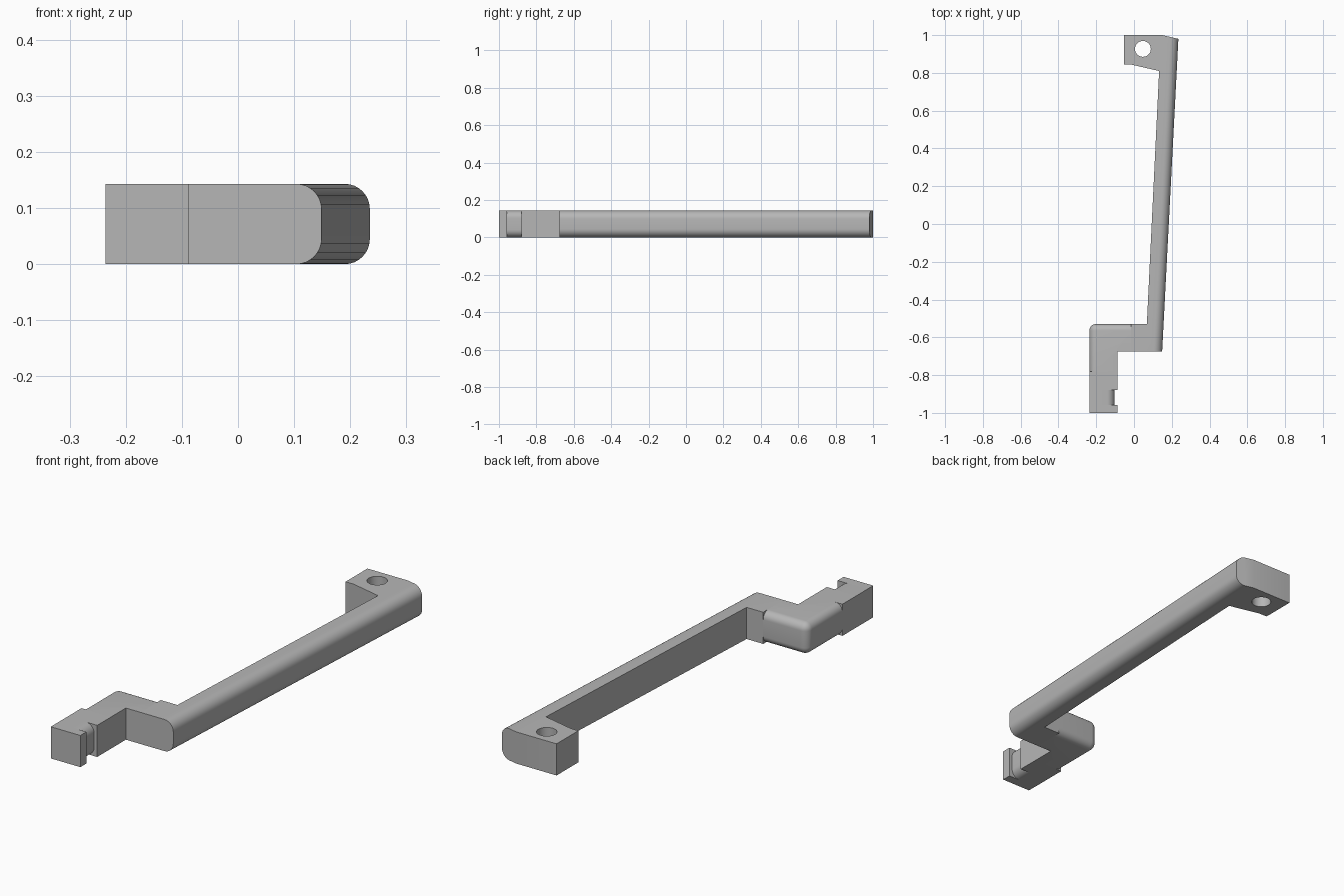
import bpy
import bmesh

HEIGHT = 0.143

cube = bpy.data.objects.get("Cube")
if cube:
    bpy.data.objects.remove(cube, do_unlink=True)

grey = bpy.data.materials.new("plain grey")
grey.use_nodes = True
colour = (0.47, 0.47, 0.47, 1)
grey.diffuse_color = colour
grey.node_tree.nodes["Principled BSDF"].inputs["Base Color"].default_value = colour


def prism(name, outline, round_sides=(), round_corners=(), radius=0.04):
    """Extrude a plan outline; round the top and bottom of some sides and some upright corners."""
    bm = bmesh.new()
    low = [bm.verts.new((x, y, 0)) for x, y in outline]
    high = [bm.verts.new((x, y, HEIGHT)) for x, y in outline]
    n = len(outline)
    bm.faces.new(low[::-1])
    bm.faces.new(high)
    for i in range(n):
        j = (i + 1) % n
        bm.faces.new((low[i], low[j], high[j], high[i]))
    bmesh.ops.recalc_face_normals(bm, faces=bm.faces)
    edges = [bm.edges.get((ring[i], ring[(i + 1) % n]))
             for i in round_sides for ring in (low, high)]
    edges += [bm.edges.get((low[i], high[i])) for i in round_corners]
    if edges:
        bmesh.ops.bevel(bm, geom=edges, offset=radius, offset_type='OFFSET',
                        segments=8, profile=0.5, affect='EDGES', clamp_overlap=True)
    mesh = bpy.data.meshes.new(name)
    bm.to_mesh(mesh)
    bm.free()
    mesh.materials.append(grey)
    obj = bpy.data.objects.new(name, mesh)
    bpy.context.collection.objects.link(obj)
    return obj


def activate(obj):
    bpy.ops.object.select_all(action='DESELECT')
    obj.select_set(True)
    bpy.context.view_layer.objects.active = obj


# Long bar with its mounting lug and the start of the cranked arm
bar = prism("handle_bar", [
    (-0.015, -0.675), (0.149, -0.675), (0.235, 0.98), (0.15, 1.0), (-0.053, 1.0),
    (-0.053, 0.845), (-0.01, 0.843), (0.133, 0.81), (0.068, -0.53), (-0.015, -0.53)],
    round_sides=[1], radius=0.045)

# Rounded elbow
elbow = prism("elbow", [
    (-0.015, -0.675), (-0.015, -0.53), (-0.236, -0.53),
    (-0.236, -0.78), (-0.088, -0.78), (-0.088, -0.675)],
    round_sides=[1, 2], round_corners=[2], radius=0.034)

# Square end with a rounded neck between two blocks
def block(name, x1, y0, y1, sides=()):
    return prism(name, [(-0.236, y0), (x1, y0), (x1, y1), (-0.236, y1)], sides)


shank = block("shank", -0.088, -0.88, -0.78)
neck = block("neck", -0.103, -0.957, -0.88, [1])
tip = block("tip", -0.088, -1.0, -0.957)

# Screw hole through the lug
bpy.ops.mesh.primitive_cylinder_add(vertices=32, radius=0.042, depth=1,
                                    location=(0.047, 0.927, HEIGHT / 2))
cutter = bpy.context.object
cutter.name = "hole_cutter"
cutter.hide_render = True
cutter.data.materials.append(grey)
activate(bar)
cut = bar.modifiers.new("hole", 'BOOLEAN')
cut.operation = 'DIFFERENCE'
cut.solver = 'EXACT'
cut.object = cutter
bpy.ops.object.modifier_apply(modifier=cut.name)
bpy.data.objects.remove(cutter, do_unlink=True)

# Smooth the fillets and keep the hard edges
for obj in (bar, elbow, shank, neck, tip):
    activate(obj)
    bpy.ops.object.shade_smooth_by_angle(angle=0.5)
